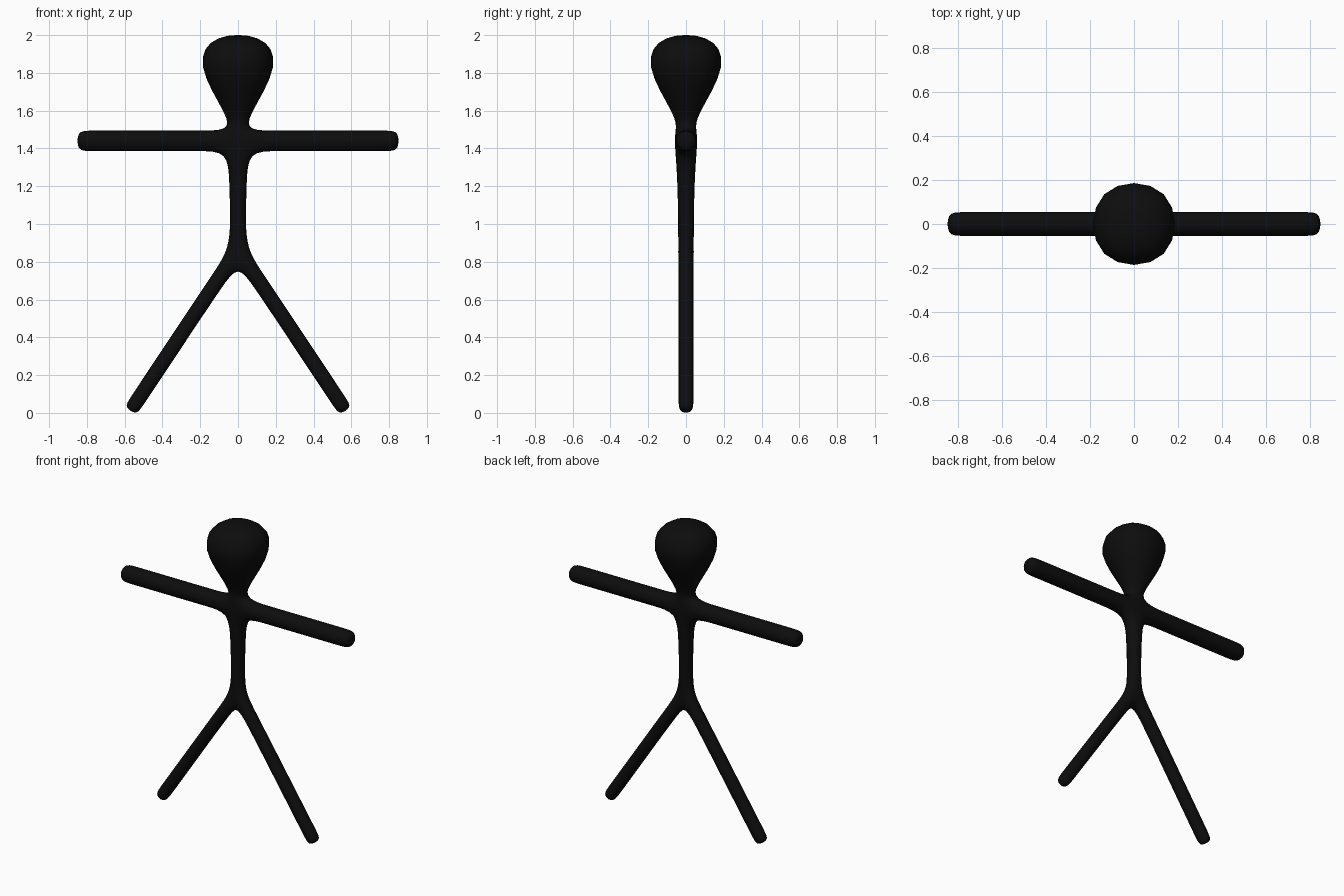
import bpy, bmesh
from mathutils import Vector

if "Cube" in bpy.data.objects:
    bpy.data.objects.remove(bpy.data.objects["Cube"])

X, Y, Z = Vector((1, 0, 0)), Vector((0, 1, 0)), Vector((0, 0, 1))
bm = bmesh.new()


def ring(c, u, v, h):
    """Square cage ring of half-width h around c."""
    c = Vector(c)
    return [bm.verts.new(c + u * a * h + v * b * h)
            for a, b in ((1, 1), (-1, 1), (-1, -1), (1, -1))]


def limb(loop, u, v, sections, cap=True):
    """Extend a four-sided loop through (centre, half-width) sections."""
    for c, h in sections:
        new = ring(c, u, v, h)
        for i in range(4):
            j = (i + 1) % 4
            bm.faces.new((loop[i], loop[j], new[j], new[i]))
        loop = new
    if cap:
        bm.faces.new(loop)
    return loop


# Chest block with open sides for the neck, arms and torso
top = ring((0, 0, 1.499), X, Y, 0.06)
bot = ring((0, 0, 1.381), X, Y, 0.06)
bm.faces.new((top[2], top[3], bot[3], bot[2]))
bm.faces.new((top[0], top[1], bot[1], bot[0]))

# Neck and head
limb(top, X, Y, [((0, 0, 1.56), 0.05), ((0, 0, 1.85), 0.255), ((0, 0, 2.014), 0.14)])

# Arms
for s, loop in ((1, (top[0], top[3], bot[3], bot[0])),
                (-1, (top[1], top[2], bot[2], bot[1]))):
    limb(loop, Y, Z, [((s * x, 0, 1.44), 0.059) for x in (0.2, 0.5, 0.79, 0.855)])

# Torso down to the waist
waist = limb(bot, X, Y, [((0, 0, 1.23), 0.05), ((0, 0, 1.08), 0.046),
                         ((0, 0, 0.93), 0.045)], cap=False)

# Hips: shared crotch points and one outer pair for each leg
H = 0.043
crotch = [bm.verts.new((0, y, 0.775)) for y in (H, -H)]
outer = {s: [bm.verts.new((s * 0.078, y, 0.825)) for y in (H, -H)] for s in (1, -1)}
bm.faces.new((waist[0], waist[3], outer[1][1], outer[1][0]))
bm.faces.new((waist[1], waist[2], outer[-1][1], outer[-1][0]))
bm.faces.new((waist[2], waist[3], outer[1][1], crotch[1], outer[-1][1]))
bm.faces.new((waist[1], waist[0], outer[1][0], crotch[0], outer[-1][0]))

# Legs
for s in (1, -1):
    hip, foot = Vector((s * 0.046, 0, 0.797)), Vector((s * 0.571, 0, 0.008))
    d = (foot - hip).normalized()
    n = Vector((-d.z * s, 0, d.x * s))
    loop = (outer[s][0], crotch[0], crotch[1], outer[s][1])
    limb(loop, n, Y, [(hip + d * 0.11, H), ((hip + foot) / 2, H),
                      (foot - d * 0.05, H), (foot, H)])

bmesh.ops.recalc_face_normals(bm, faces=bm.faces)
for f in bm.faces:
    f.smooth = True
mesh = bpy.data.meshes.new("stick_figure")
bm.to_mesh(mesh)
bm.free()

black = bpy.data.materials.new("black")
black.diffuse_color = (0.004, 0.004, 0.004, 1)
black.use_nodes = True
black.node_tree.nodes["Principled BSDF"].inputs["Base Color"].default_value = black.diffuse_color
mesh.materials.append(black)

figure = bpy.data.objects.new("stick_figure", mesh)
bpy.context.collection.objects.link(figure)
sub = figure.modifiers.new("rounding", 'SUBSURF')
sub.levels = sub.render_levels = 2
